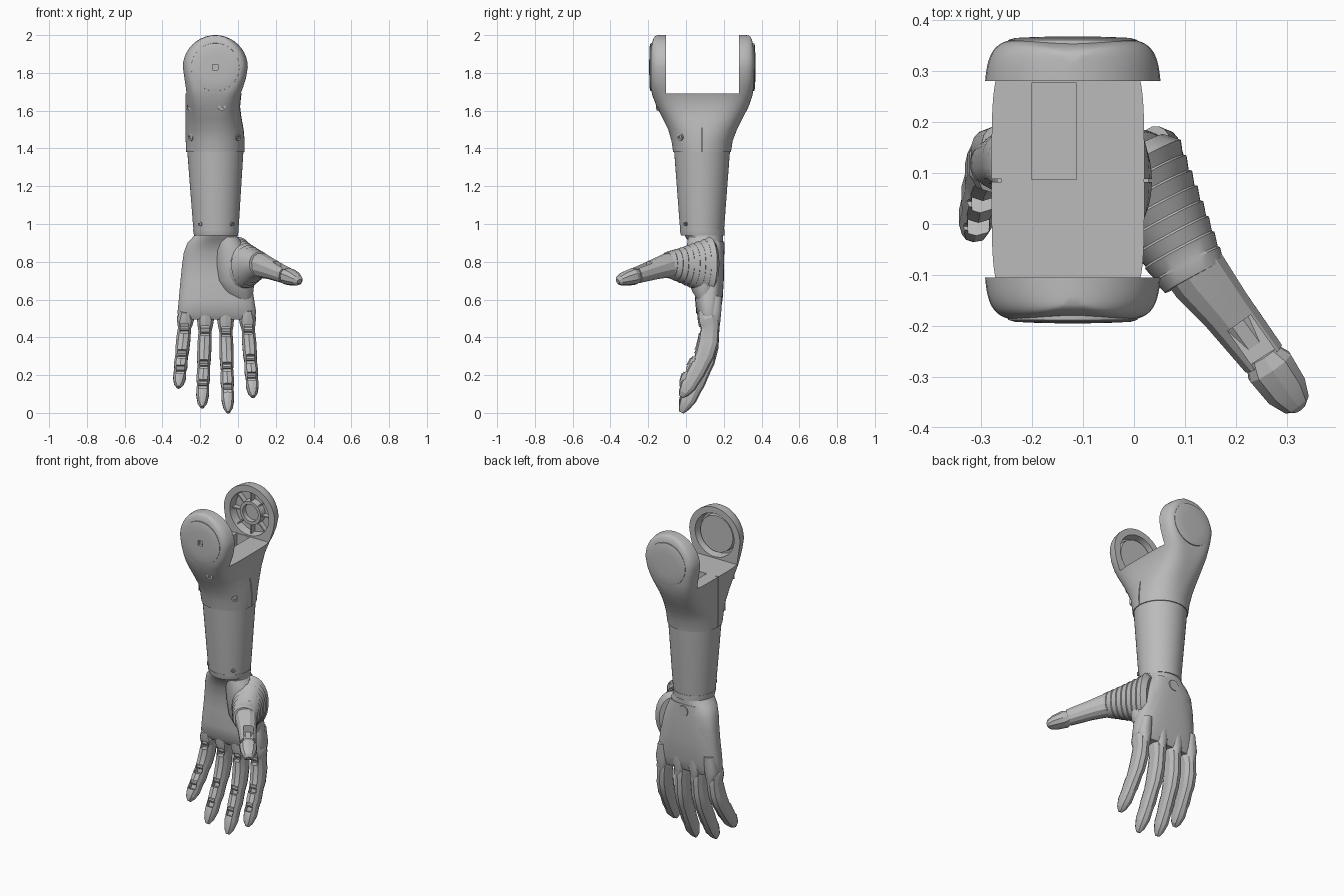
import bpy, bmesh, math
from mathutils import Vector, Matrix

if "Cube" in bpy.data.objects:
    bpy.data.objects.remove(bpy.data.objects["Cube"])

grey = bpy.data.materials.new("grey plastic")
grey.use_nodes = True
grey.diffuse_color = (0.5, 0.5, 0.5, 1)
grey.node_tree.nodes["Principled BSDF"].inputs["Base Color"].default_value = (0.5, 0.5, 0.5, 1)

X, Y, Z = Vector((1, 0, 0)), Vector((0, 1, 0)), Vector((0, 0, 1))
CX, CY, HUB = -0.12, 0.085, 1.83


def finish(name, bm, angle=30):
    """Turn a bmesh into a grey object, smooth below the given angle."""
    bmesh.ops.recalc_face_normals(bm, faces=bm.faces)
    mesh = bpy.data.meshes.new(name)
    bm.to_mesh(mesh)
    bm.free()
    obj = bpy.data.objects.new(name, mesh)
    bpy.context.collection.objects.link(obj)
    mesh.materials.append(grey)
    shade(obj, angle)
    return obj


def shade(obj, angle):
    bpy.ops.object.select_all(action='DESELECT')
    obj.select_set(True)
    bpy.context.view_layer.objects.active = obj
    bpy.ops.object.shade_smooth_by_angle(angle=math.radians(angle))


def power(v, e):
    return math.copysign(abs(v) ** (2 / e), v)


def loft(name, rings, side=X, axis=None, n=32, angle=30):
    """Skin superellipse rings (centre, half width, half depth, exponent)."""
    bm = bmesh.new()
    rows = []
    for i, (c, a, b, e) in enumerate(rings):
        d = axis or (rings[min(i + 1, len(rings) - 1)][0] - rings[max(i - 1, 0)][0]).normalized()
        u = (side - d * side.dot(d)).normalized()
        v = d.cross(u)
        row = []
        for k in range(n):
            t = math.tau * (k + 0.5) / n
            row.append(bm.verts.new(c + u * a * power(math.cos(t), e) + v * b * power(math.sin(t), e)))
        rows.append(row)
    for r, s in zip(rows, rows[1:]):
        for k in range(n):
            j = (k + 1) % n
            bm.faces.new((r[k], r[j], s[j], s[k]))
    bm.faces.new(rows[0][::-1])
    bm.faces.new(rows[-1])
    return finish(name, bm, angle)


def upright(name, table, **kw):
    """Loft along z from rows of z, centre x, centre y, half width, half depth, exponent."""
    return loft(name, [(Vector((x, y, z)), a, b, e) for z, x, y, a, b, e in table], axis=Z, **kw)


def disc(name, centre, direction, profile, n=32):
    """Turned part: profile rows of offset along direction and radius."""
    side = Z if abs(direction.z) < 0.9 else X
    return loft(name, [(centre + direction * h, r, r, 2) for h, r in profile], side=side, axis=direction, n=n)


def box(name, centre, size, rot=Matrix.Identity(3)):
    bm = bmesh.new()
    bmesh.ops.create_cube(bm, size=1)
    bm.transform(Matrix.Translation(centre) @ rot.to_4x4() @ Matrix.Diagonal((*size, 1)))
    return finish(name, bm)


def cut(obj, cutters, angle=30):
    """Subtract cutters from the part, then discard them."""
    for c in cutters:
        c.hide_render = True
        m = obj.modifiers.new("cut", 'BOOLEAN')
        m.operation, m.solver, m.object = 'DIFFERENCE', 'MANIFOLD', c
    deps = bpy.context.evaluated_depsgraph_get()
    deps.update()
    obj.data = bpy.data.meshes.new_from_object(obj.evaluated_get(deps))
    obj.modifiers.clear()
    for c in cutters:
        bpy.data.objects.remove(c)
    shade(obj, angle)


# Forearm sleeve and wrist
upright("forearm", [(0.97, -0.117, CY, 0.119, 0.116, 2), (1.0, -0.117, CY, 0.122, 0.119, 2),
                    (1.385, CX, CY, 0.149, 0.148, 2)], n=48)
upright("wrist_ring", [(0.94, -0.117, CY + 0.003, 0.116, 0.115, 2), (0.965, -0.117, CY, 0.121, 0.118, 2),
                       (0.972, -0.117, CY, 0.121, 0.118, 2)], n=48)

# Elbow cup with two fork arms
rows = [(1.38, CX, CY, 0.154, 0.153, 2), (1.44, -0.121, CY, 0.156, 0.162, 2.1),
        (1.5, -0.124, 0.088, 0.154, 0.182, 2.3), (1.56, -0.13, 0.088, 0.149, 0.212, 2.7),
        (1.62, -0.134, 0.088, 0.145, 0.243, 3.3), (1.68, -0.131, 0.087, 0.148, 0.265, 4.5),
        (1.72, -0.125, 0.086, 0.155, 0.272, 5.5), (1.77, -0.121, 0.086, 0.165, 0.276, 6.5)]
for deg in range(0, 90, 9):
    s, c = math.sin(math.radians(deg)), math.cos(math.radians(deg))
    rows.append((HUB + 0.17 * s, CX, 0.087, 0.174 * c, 0.23 + 0.047 * c ** 0.6, 7))
rows.append((2.0, CX, 0.087, 0.008, 0.23, 5))
cup = upright("elbow_cup", rows, n=96)
cutters = [box("slot_cutter", Vector((CX, 0.0875, 1.895)), (0.6, 0.385, 0.41)),
           box("well_cutter", Vector((-0.157, 0.182, 1.69)), (0.088, 0.19, 0.16)),
           box("socket_cutter", Vector((CX, -0.19, HUB)), (0.03, 0.03, 0.03))]
for y, d in ((-0.104, -Y), (0.279, Y)):
    cutters.append(disc("recess_cutter", Vector((CX, y, HUB)), d, [(-0.02, 0.135), (0.05, 0.125)]))
for sx in (-1, 1):
    cutters.append(box("seam_cutter", Vector((CX + sx * 0.155, CY, 1.545)), (0.03, 0.006, 0.34)))
cut(cup, cutters)

# Fork caps, inner bearing seats and the cap socket
for label, y, d in (("front", -0.189, -Y), ("back", 0.362, Y)):
    cap = disc(label + "_fork_cap", Vector((CX, y, HUB)), d,
               [(-0.015, 0.128), (-0.001, 0.127), (0.003, 0.113), (0.005, 0.07), (0.006, 0.02)], n=48)
    if label == "front":
        cut(cap, [box("socket_cutter", Vector((CX, -0.19, HUB)), (0.03, 0.05, 0.03))])
disc("front_bearing_seat", Vector((CX, -0.16, HUB)), Y, [(0, 0.114), (0.035, 0.11)])
seat = disc("back_bearing_ring", Vector((CX, 0.335, HUB)), -Y, [(0, 0.075), (0.045, 0.07)])
cut(seat, [disc("ring_cutter", Vector((CX, 0.32, HUB)), -Y, [(0, 0.052), (0.06, 0.052)])])
for k in range(8):
    t = math.tau * k / 8
    rib = Matrix.Rotation(t, 3, 'Y')
    box("back_fork_rib", Vector((CX, 0.317, HUB)) + rib @ Vector((0.1, 0, 0)), (0.07, 0.04, 0.007), rib)

# Screws on cup and forearm
for x, y, z, r in ((-0.25, -0.095, 1.62, 0.02), (-0.085, -0.151, 1.62, 0.02), (-0.25, -0.016, 1.46, 0.02),
                   (0, -0.03, 1.46, 0.018), (-0.2, -0.003, 1.0, 0.012), (-0.03, -0.003, 1.0, 0.012)):
    out = Vector((x - CX, y - CY, 0)).normalized()
    screw = disc("screw", Vector((x, y, z)), out, [(-0.03, r), (0.004, r)], n=12)
    cut(screw, [disc("socket_cutter", Vector((x, y, z)), out, [(-0.004, r * 0.55), (0.03, r * 0.55)], n=6)])

# Palm with rounded back cover
upright("palm", [(0.945, -0.117, 0.093, 0.112, 0.104, 2.1), (0.92, -0.124, 0.1, 0.124, 0.096, 2.2),
                 (0.9, -0.13, 0.108, 0.138, 0.088, 2.4),
                 (0.85, -0.13, 0.12, 0.157, 0.08, 2.7), (0.78, -0.124, 0.126, 0.173, 0.074, 2.8),
                 (0.7, -0.118, 0.125, 0.187, 0.072, 2.8), (0.6, -0.114, 0.12, 0.2, 0.072, 2.8),
                 (0.53, -0.112, 0.118, 0.209, 0.064, 2.8), (0.495, -0.112, 0.122, 0.2, 0.046, 3)][::-1], n=40)
upright("back_hand_cover", [(0.53, -0.112, 0.145, 0.188, 0.036, 2.6), (0.6, -0.114, 0.148, 0.182, 0.046, 2.6),
                            (0.7, -0.12, 0.15, 0.165, 0.05, 2.6), (0.82, -0.125, 0.15, 0.145, 0.052, 2.6),
                            (0.91, -0.12, 0.145, 0.105, 0.053, 2.6)], n=40)
disc("back_hand_button", Vector((-0.12, 0.194, 0.87)), Y, [(0, 0.034), (0.01, 0.032)], n=24)

# Fingers: faceted shells, open at the joints on the palm side
profile = [(-0.12, 0.1, 0.75, 0.8), (0, 0.118, 1.2, 1.1), (0.08, 0.124, 1.08, 1.06), (0.14, 0.124, 0.92, 1),
           (0.3, 0.118, 1, 1.05),
           (0.46, 0.1, 0.97, 1), (0.54, 0.083, 0.87, 0.94), (0.68, 0.055, 0.95, 0.92),
           (0.74, 0.04, 0.84, 0.87), (0.86, 0.012, 0.9, 0.82), (0.95, -0.012, 0.66, 0.55), (1, -0.025, 0.25, 0.25)]
for name, x0, x1, tip in (("little", -0.278, -0.315, 0.135), ("ring", -0.172, -0.19, 0.03),
                          ("middle", -0.066, -0.052, 0.003), ("index", 0.05, 0.08, 0.085)):
    def at(t, y):
        return Vector((x0 + (x1 - x0) * max(t, 0), y, 0.5 + (tip - 0.5) * t))
    finger = loft(name + "_finger", [(at(t, y), 0.039 * w, 0.052 * h, 2.5) for t, y, w, h in profile],
                  n=10, angle=20)
    openings = []
    for t, y, tilt in ((0.14, 0.07, 0), (0.51, 0.035, -16), (0.73, -0.012, -22)):
        rot = Matrix.Rotation(math.radians(tilt), 3, 'X')
        openings.append(box("joint_cutter", at(t, y), (0.042, 0.07, 0.05), rot))
        openings.append(box("notch_cutter", at(t, y - 0.012), (0.12, 0.05, 0.02), rot))
        disc(name + "_finger_pin", at(t, y + 0.038) - X * 0.024, X, [(0, 0.016), (0.048, 0.016)], n=10)
    cut(finger, openings, 20)
    # Pointed cover end over the knuckle
    loft(name + "_knuckle_cover", [(Vector((x0 * 0.95 - 0.005, 0.15, 0.62)), 0.03, 0.042, 2.2),
                                   (Vector((x0, 0.142, 0.53)), 0.042, 0.045, 2.4),
                                   (Vector((x0, 0.142, 0.48)), 0.034, 0.04, 2.2),
                                   (Vector((x0, 0.145, 0.445)), 0.012, 0.03, 2)], axis=-Z, n=16)

# Thumb base: soft mound on the palm, then overlapping flexible folds
across = Vector((0.83, 0.55, 0))
upright("thumb_mound", [(0.6, 0.02, 0.1, 0.05, 0.04, 2), (0.64, 0.0, 0.096, 0.082, 0.062, 2),
                        (0.7, -0.012, 0.09, 0.1, 0.078, 2), (0.78, -0.02, 0.086, 0.1, 0.085, 2),
                        (0.86, -0.035, 0.086, 0.09, 0.085, 2), (0.93, -0.06, 0.09, 0.06, 0.08, 2)], n=24)
base, elbow = Vector((0, 0.115, 0.775)), Vector((0.105, -0.08, 0.785))
folds = [(base - (elbow - base) * 0.12, 0.08, 0.13, 2)]
for k in range(8):
    t = k / 7
    c = base.lerp(elbow, t)
    a, b = 0.105 - 0.032 * t, 0.158 - 0.083 * t ** 0.85
    folds += [(c, a, b, 2.1), (c + (elbow - base) * 0.125, a * 0.9, b * 0.88, 2.1)]
loft("thumb_base", folds, side=across, axis=(elbow - base).normalized(), n=24, angle=25)


# Thumb segments
def thumb_part(name, table, n=12):
    return loft(name, [(Vector(p), a, b, 2.3) for p, a, b in table], side=across, n=n, angle=20)


segment = thumb_part("thumb_segment", [((0.085, -0.04, 0.79), 0.064, 0.072), ((0.13, -0.105, 0.778), 0.062, 0.064),
                                       ((0.178, -0.165, 0.76), 0.053, 0.054), ((0.253, -0.262, 0.73), 0.046, 0.045)])
turn = Matrix.Rotation(math.radians(35), 3, 'Z')
cut(segment, [box("opening_cutter", Vector((0.235, -0.235, 0.79)), (0.055, 0.1, 0.075), turn)], 20)
thumb_part("thumb_joint", [((0.2, -0.19, 0.74), 0.03, 0.025), ((0.28, -0.3, 0.715), 0.03, 0.025)], 8)
thumb_part("thumb_tip", [((0.25, -0.255, 0.73), 0.035, 0.036), ((0.266, -0.28, 0.722), 0.05, 0.046),
                         ((0.298, -0.325, 0.71), 0.045, 0.038), ((0.318, -0.352, 0.7), 0.03, 0.026),
                         ((0.325, -0.361, 0.695), 0.014, 0.012)], 10)
